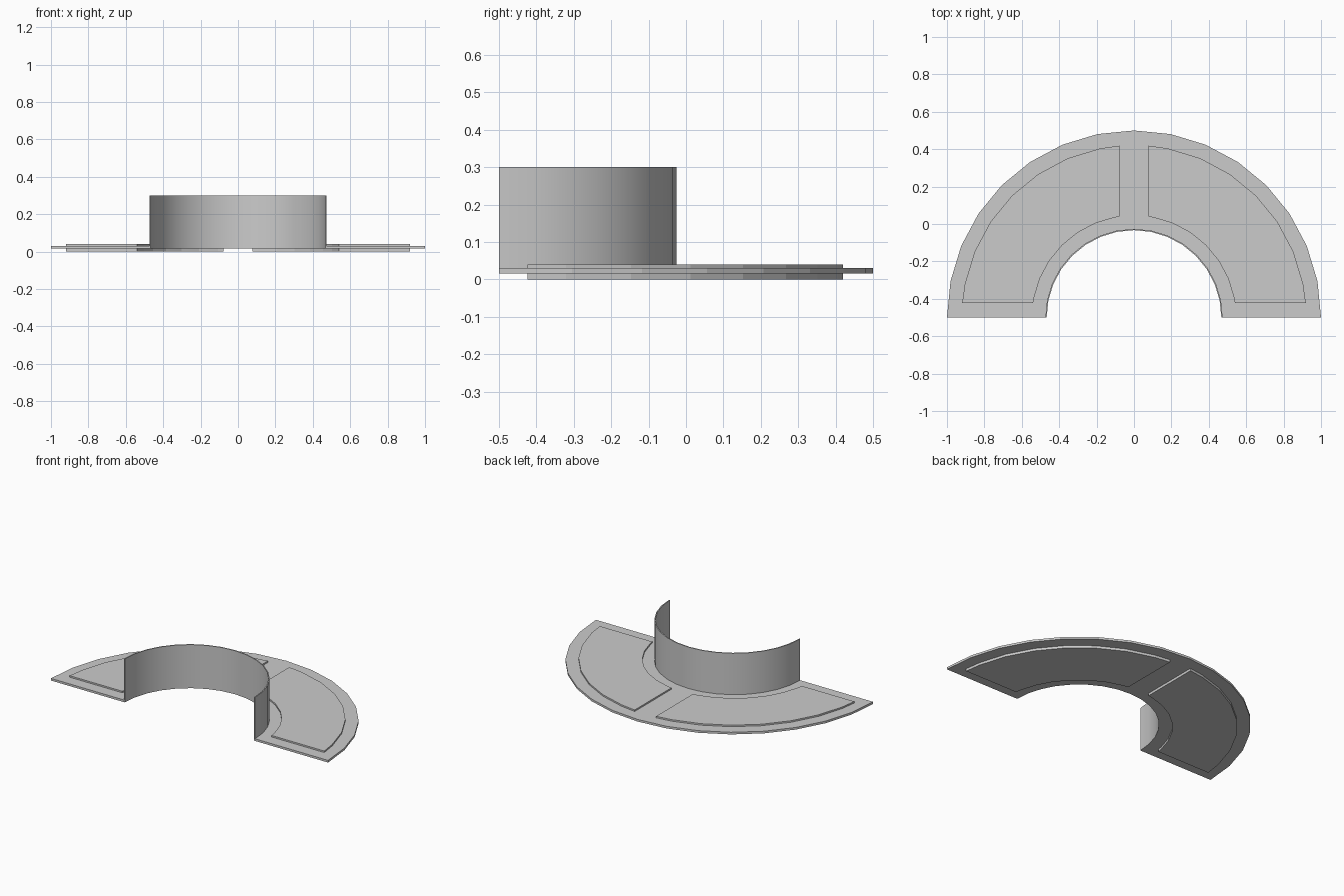
import bpy, bmesh, math

if "Cube" in bpy.data.objects:
    bpy.data.objects.remove(bpy.data.objects["Cube"])

CY = -0.5      # centre of the half circle
SEG = 16       # sides per half circle

grey = bpy.data.materials.new("light grey")
grey.diffuse_color = (0.6, 0.6, 0.6, 1)
grey.use_nodes = True
grey.node_tree.nodes["Principled BSDF"].inputs["Base Color"].default_value = grey.diffuse_color


def arc(r, a0=0.0, a1=math.pi):
    """Points on the 16-sided half circle between two angles, ends included."""
    step = math.pi / SEG
    mids = [i * step for i in range(SEG + 1) if a0 + 0.01 < i * step < a1 - 0.01]
    return [(r * math.cos(a), CY + r * math.sin(a)) for a in [a0] + mids + [a1]]


def extrude(name, outer, inner, z0, z1):
    """Solid band between two arcs with equal point counts."""
    bm = bmesh.new()
    face = bm.faces.new([bm.verts.new((x, y, z0)) for x, y in outer + inner[::-1]])
    top = bmesh.ops.extrude_face_region(bm, geom=[face])["geom"]
    bmesh.ops.translate(bm, vec=(0, 0, z1 - z0),
                        verts=[g for g in top if isinstance(g, bmesh.types.BMVert)])
    bmesh.ops.recalc_face_normals(bm, faces=bm.faces)
    # clean triangulation of the concave caps
    bmesh.ops.triangulate(bm, faces=[f for f in bm.faces if len(f.verts) > 4])
    me = bpy.data.meshes.new(name)
    bm.to_mesh(me)
    bm.free()
    me.materials.append(grey)
    ob = bpy.data.objects.new(name, me)
    bpy.context.collection.objects.link(ob)
    return ob


# flat half-ring plate
extrude("base_plate", arc(1.0), arc(0.474), 0.016, 0.03)

# thin upright wall along the inner edge
wall = extrude("inner_wall", arc(0.474), arc(0.467), 0.016, 0.3)
bpy.context.view_layer.objects.active = wall
wall.select_set(True)
bpy.ops.object.shade_smooth_by_angle(angle=math.radians(30))

# raised pads, showing above and below the plate, with straight inset ends
GAP = 0.077


def pad_arc(r):
    a = math.asin(GAP / r)
    return arc(r, a, math.pi / 2 - a)


right = pad_arc(0.922), pad_arc(0.545)
left = [[(-x, y) for x, y in pts] for pts in right]
extrude("right_pad", *right, 0.0, 0.04)
extrude("left_pad", *left, 0.0, 0.04)
